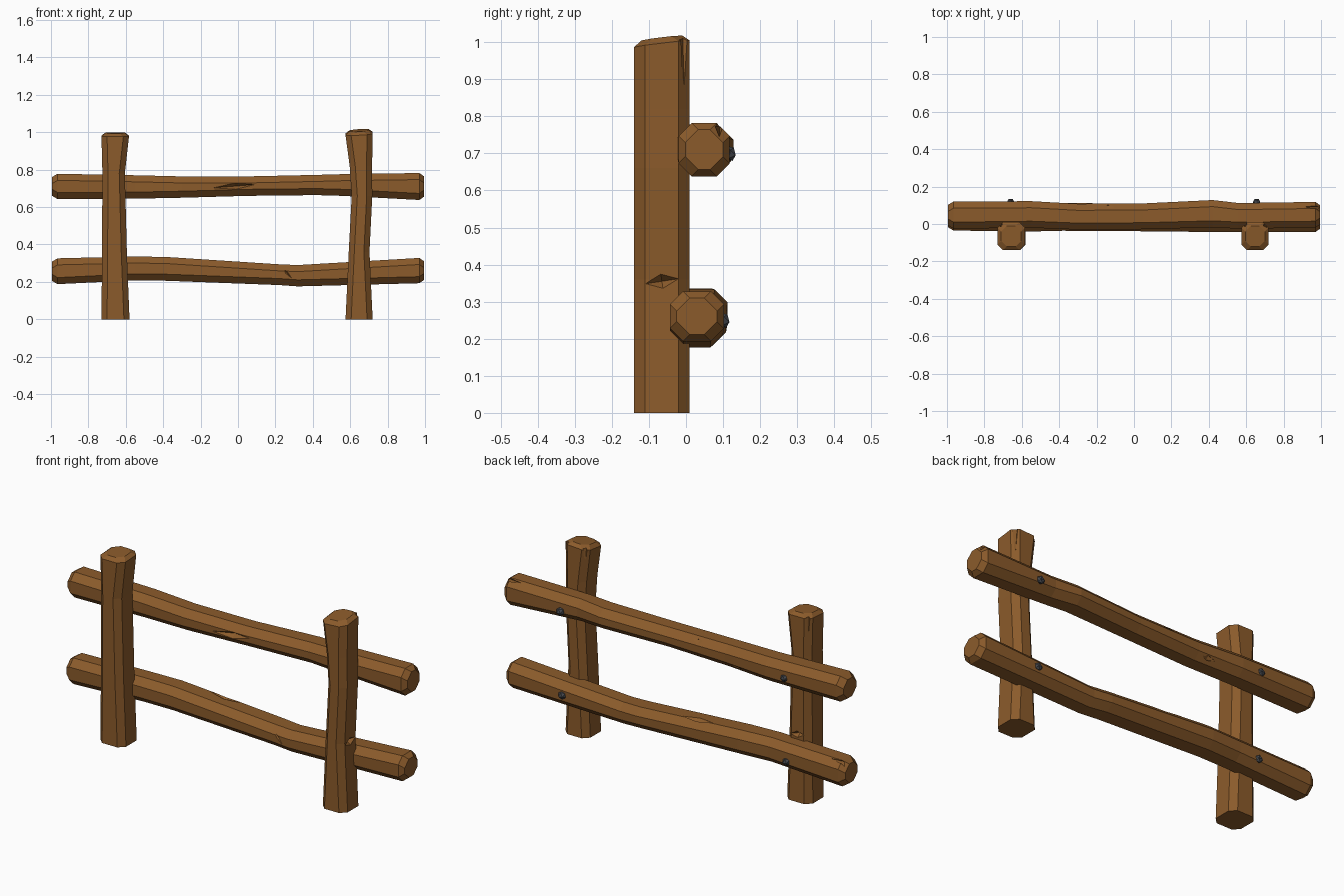
import bpy, bmesh
from mathutils import Matrix, Vector, Euler

if "Cube" in bpy.data.objects:
    bpy.data.objects.remove(bpy.data.objects["Cube"])


def material(name, color):
    m = bpy.data.materials.new(name)
    m.diffuse_color = color
    m.use_nodes = True
    m.node_tree.nodes["Principled BSDF"].inputs["Base Color"].default_value = m.diffuse_color
    return m


WOOD = material("wood", (0.26, 0.105, 0.024, 1))
IRON = material("iron", (0.06, 0.065, 0.075, 1))


def finish(bm, name, mat):
    bmesh.ops.recalc_face_normals(bm, faces=bm.faces)
    me = bpy.data.meshes.new(name)
    bm.to_mesh(me)
    bm.free()
    me.materials.append(mat)
    ob = bpy.data.objects.new(name, me)
    bpy.context.collection.objects.link(ob)
    return ob


def octagon(a0, a1, b0, b1, c):
    return [(a0 + c, b0), (a1 - c, b0), (a1, b0 + c), (a1, b1 - c),
            (a1 - c, b1), (a0 + c, b1), (a0, b1 - c), (a0, b0 + c)]


def beam(name, rings, axis, chamfer, tilt=(0, 0)):
    """Loft chamfered squares (t, a0, a1, b0, b1) along x or z; tilt slants the last two rings."""
    bm = bmesh.new()
    loops = []
    for i, (t, a0, a1, b0, b1) in enumerate(rings):
        loop = []
        for a, b in octagon(a0, a1, b0, b1, chamfer):
            s = t
            if i >= len(rings) - 2:
                s += tilt[0] * (a - (a0 + a1) / 2) + tilt[1] * (b - (b0 + b1) / 2)
            loop.append(bm.verts.new((a, b, s) if axis == 'z' else (s, a, b)))
        loops.append(loop)
    for p, q in zip(loops, loops[1:]):
        for k in range(8):
            n = (k + 1) % 8
            bm.faces.new((p[k], p[n], q[n], q[k]))
    bm.faces.new(loops[0][::-1])
    bm.faces.new(loops[-1])
    return finish(bm, name, WOOD)


def inset(ring, t, d):
    _, a0, a1, b0, b1 = ring
    return (t, a0 + d, a1 - d, b0 + d, b1 - d)


def carve(target, cuts):
    """Cut diamond-shaped cracks: (centre, half sizes, rotation)."""
    for centre, size, rot in cuts:
        bm = bmesh.new()
        bmesh.ops.create_uvsphere(bm, u_segments=4, v_segments=2, radius=1)
        bm.transform(Matrix.LocRotScale(Vector(centre), Euler(rot), Vector(size)))
        cutter = finish(bm, "crack_cutter", WOOD)
        cutter.hide_render = True
        mod = target.modifiers.new("crack", 'BOOLEAN')
        mod.operation, mod.solver, mod.object = 'DIFFERENCE', 'EXACT', cutter
        bpy.context.view_layer.objects.active = target
        bpy.ops.object.modifier_apply(modifier=mod.name)
        bpy.data.objects.remove(cutter)


# Posts
Y = (-.14, .01)
left = [(0, -.73, -.58, *Y), (.35, -.727, -.594, *Y), (.78, -.725, -.605, *Y), (.98, -.73, -.583, *Y)]
left_post = beam("left_post", left + [inset(left[-1], .996, .02)], 'z', .03, (0, .05))
right = [(0, .575, .72, *Y), (.36, .592, .703, *Y), (.66, .608, .718, *Y),
         (.82, .597, .717, *Y), (.993, .575, .72, *Y)]
right_post = beam("right_post", right + [inset(right[-1], 1.01, .02)], 'z', .03, (.06, .12))

# Rails
upper = [(-.965, -.025, .12, .643, .778), (-.55, -.02, .122, .645, .77), (-.3, -.03, .108, .65, .764),
         (.05, -.028, .11, .66, .764), (.42, -.018, .128, .664, .772), (.56, -.025, .112, .66, .776),
         (.97, -.02, .118, .638, .782)]
upper = [inset(upper[0], -.995, .018)] + upper + [inset(upper[-1], .995, .018)]
upper_rail = beam("upper_rail", upper, 'x', .035)
lower = [(-.965, -.035, .105, .188, .326), (-.55, -.04, .103, .208, .336), (-.38, -.036, .112, .206, .333),
         (.22, -.04, .108, .183, .294), (.32, -.042, .1, .176, .29), (.97, -.043, .102, .193, .328)]
lower = [inset(lower[0], -.995, .018)] + lower + [inset(lower[-1], .995, .018)]
lower_rail = beam("lower_rail", lower, 'x', .035)

# Cracks in the wood
carve(left_post, [((-.66, .012, .36), (.045, .025, .018), (0, .15, 0)),
                  ((-.715, -.003, 1.0), (.014, .014, .13), (0, 0, .3))])
carve(right_post, [((.703, -.065, .355), (.025, .045, .02), (.15, 0, 0)),
                   ((.706, -.004, 1.01), (.016, .016, .16), (0, 0, .3)),
                   ((.592, -.002, 1.01), (.014, .014, .12), (0, 0, .2))])
carve(upper_rail, [((-.015, -.03, .712), (.12, .028, .018), (0, -.08, 0)),
                   ((-.14, .1, .75), (.08, .018, .014), (0, 0, -.06)),
                   ((-.36, .1, .67), (.04, .018, .015), (0, 0, 0)),
                   ((1.0, .09, .772), (.1, .014, .03), (0, 0, 0))])
carve(lower_rail, [((-.12, .07, .316), (.09, .02, .015), (0, .06, 0)),
                   ((.26, -.045, .25), (.06, .012, .01), (0, .85, 0)),
                   ((-1.0, .075, .32), (.1, .014, .025), (0, 0, 0))])

# Bolt heads on the back
for side, x in (("left", -.66), ("right", .655)):
    for level, y, z in (("upper", .117, .7), ("lower", .1, .25)):
        bm = bmesh.new()
        bmesh.ops.create_icosphere(bm, subdivisions=1, radius=.022)
        bm.transform(Matrix.LocRotScale(Vector((x, y, z)), Euler((.4, 0, .3)), Vector((1, .85, 1))))
        finish(bm, f"{level}_{side}_bolt", IRON)
